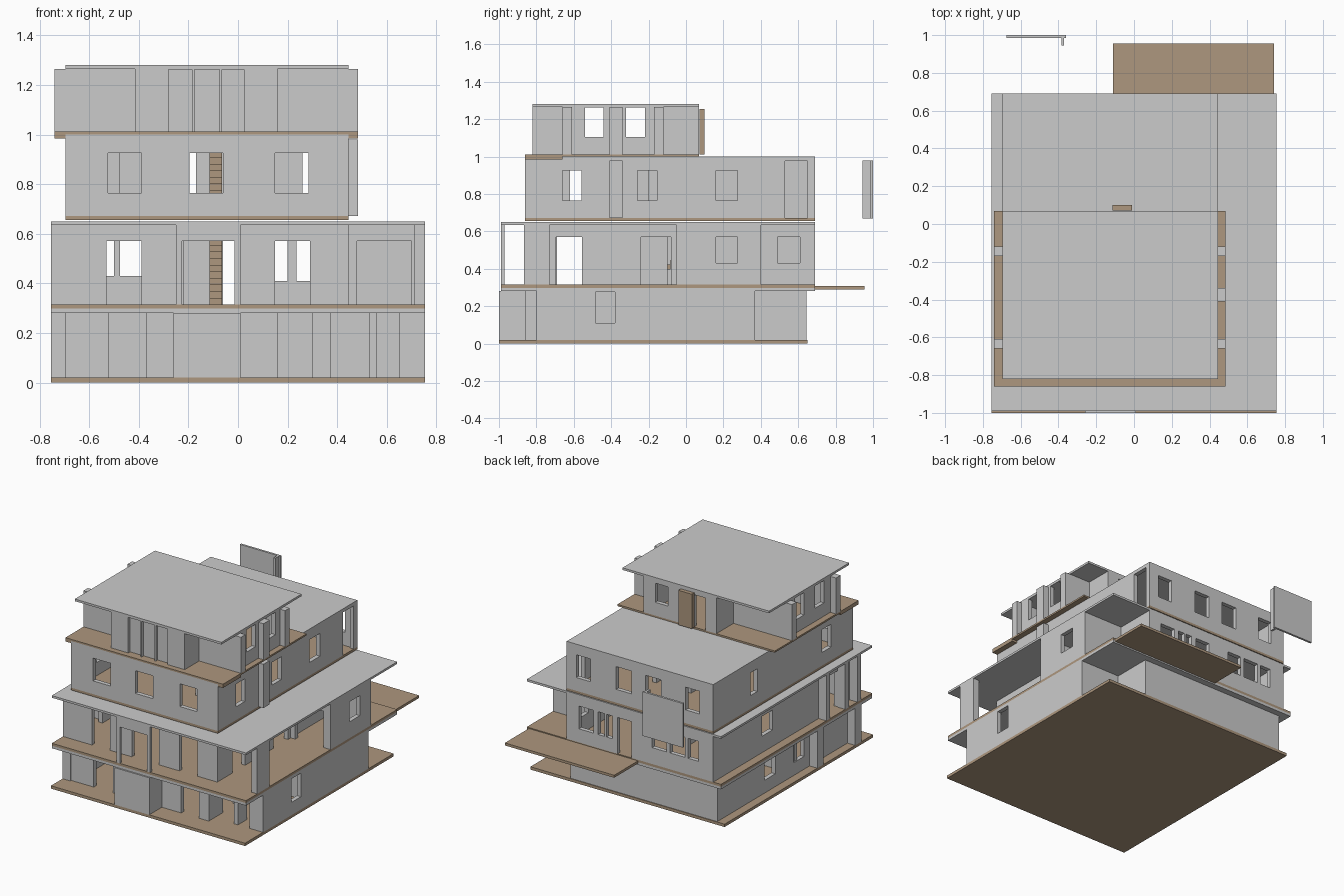
import bpy, bmesh

if "Cube" in bpy.data.objects:
    bpy.data.objects.remove(bpy.data.objects["Cube"])

brown = bpy.data.materials.new("floor_brown")
brown.diffuse_color = (0.42, 0.31, 0.21, 1)
brown.use_nodes = True
brown.node_tree.nodes["Principled BSDF"].inputs["Base Color"].default_value = brown.diffuse_color


def finish(name, bm, mat=None):
    bmesh.ops.recalc_face_normals(bm, faces=bm.faces)
    me = bpy.data.meshes.new(name)
    bm.to_mesh(me)
    bm.free()
    ob = bpy.data.objects.new(name, me)
    bpy.context.collection.objects.link(ob)
    if mat:
        me.materials.append(mat)
    return ob


def box(name, x0, x1, y0, y1, z0, z1, mat=None):
    bm = bmesh.new()
    bmesh.ops.create_cube(bm, size=1)
    for v in bm.verts:
        v.co = (x0 + (v.co.x + .5) * (x1 - x0), y0 + (v.co.y + .5) * (y1 - y0),
                z0 + (v.co.z + .5) * (z1 - z0))
    return finish(name, bm, mat)


def wall(name, axis, a, b, pos, z0, z1, holes=(), t=.03):
    """Wall running along an axis from a to b; pos is its low face, holes are (u0, u1, z0, z1)."""
    us = sorted({a, b, *[u for h in holes for u in h[:2]]})
    zs = sorted({z0, z1, *[z for h in holes for z in h[2:]]})

    def solid(i, j):
        if not (0 <= i < len(us) - 1 and 0 <= j < len(zs) - 1):
            return False
        u, z = (us[i] + us[i + 1]) / 2, (zs[j] + zs[j + 1]) / 2
        return not any(h[0] < u < h[1] and h[2] < z < h[3] for h in holes)

    bm = bmesh.new()

    def quad(*pts):
        bm.faces.new([bm.verts.new((u, w, z) if axis == 'x' else (w, u, z)) for u, w, z in pts])

    p, q = pos, pos + t
    for i in range(len(us) - 1):
        for j in range(len(zs) - 1):
            if not solid(i, j):
                continue
            u, v, c, d = us[i], us[i + 1], zs[j], zs[j + 1]
            for w in (p, q):
                quad((u, w, c), (v, w, c), (v, w, d), (u, w, d))
            for e, n in ((u, i - 1), (v, i + 1)):
                if not solid(n, j):
                    quad((e, p, c), (e, q, c), (e, q, d), (e, p, d))
            for e, n in ((c, j - 1), (d, j + 1)):
                if not solid(i, n):
                    quad((u, p, e), (v, p, e), (v, q, e), (u, q, e))
    bmesh.ops.remove_doubles(bm, verts=bm.verts, dist=1e-5)
    return finish(name, bm)


def stairs(name, x0, x1, y0, y1, z0, z1, n=12):
    dy, dz = (y1 - y0) / n, (z1 - z0) / n
    for i in range(n):
        box(f"{name}_{i}", x0, x1, y0 + i * dy, y0 + (i + 1) * dy, z0 + i * dz, z0 + (i + 1) * dz, brown)


# Floors, ceilings and roof
W = .755
box("ground_floor", -W, W, -1, .65, 0, .02, brown)
box("ground_ceiling", -W, W, -.99, .69, .28, .298)
box("first_floor", -W, W, -.99, .69, .298, .315, brown)
box("rear_terrace", -.11, .74, .40, .955, .29, .308, brown)
box("first_ceiling", -W, W, -.99, .69, .635, .65)
box("second_floor", -.695, .445, -.86, .69, .655, .672, brown)
box("second_ceiling", -.695, .445, -.86, .69, .985, 1.0)
box("third_floor", -.74, .485, -.86, .07, 1.0, 1.012, brown)
box("third_balcony", -.74, .485, -.86, -.66, .985, 1.0, brown)
box("roof", -.695, .445, -.82, .07, 1.265, 1.28)

# Ground storey
a, b = .02, .28
wall("ground_front_left", 'x', -.695, -.26, -.86, a, b, [(-.52, -.37, a, b)])
wall("ground_front_right", 'x', .01, .375, -.86, a, b, [(.16, .30, a, b)])
box("ground_entrance_block", -.26, .01, -1, -.86, a, b)
wall("ground_left", 'y', -.86, .645, -.695, a, b,
     [(0, .12, .11, .25), (-.32, -.20, .11, .25)])
wall("ground_back", 'x', -.695, .445, .615, a, b)
wall("ground_right_inner", 'y', 0, .645, .415, a, b)
wall("ground_right", 'y', -.80, .37, .725, a, b, [(-.485, -.38, .11, .275)])
wall("ground_right_return", 'x', .65, .755, -.80, a, b)
wall("ground_right_back", 'x', .445, .755, .34, a, b)
wall("ground_partition", 'x', -.69, .73, -.25, a, b, [(-.1, .02, a, .25)])
wall("ground_partition_side", 'y', -.83, -.25, .345, a, b, [(-.7, -.55, a, .25)])
box("ground_post", .53, .56, -.80, -.70, a, b)
for y in (-.87, -.45):
    box("ground_left_pillar", -.755, -.695, y, y + .07, a, b)

# First storey
a, b, h = .315, .635, .57
wall("first_porch_front", 'x', -.25, .01, -.99, a, b, [(-.225, -.015, a, h)], .02)
wall("first_front", 'x', -.695, .445, -.865, a, b,
     [(-.53, -.39, a, h), (-.22, -.01, a, h), (.15, .29, a, h)])
wall("first_left", 'y', -.865, .69, -.695, a, b,
     [(-.695, -.555, a, h), (.03, .15, .43, h)])
wall("first_right", 'y', -.865, .69, .415, a, b,
     [(-.695, -.555, a, h), (-.24, -.08, a, h), (.49, .61, .43, h)])
wall("first_back", 'x', -.695, .445, .66, a, b,
     [(-.58, -.50, .43, h), (-.475, -.36, .43, h), (-.33, -.22, .43, h), (-.06, .05, a, h),
      (.09, .135, .41, h), (.15, .20, .41, h), (.235, .35, .41, h)])
wall("side_room_front", 'x', .445, .755, -.05, a, b, [(.48, .70, a, h)])
wall("side_room_right", 'y', -.05, .40, .725, a, b, [(.16, .275, .43, h)])
wall("side_room_back", 'x', .445, .755, .37, a, b)
box("first_right_pillar", .71, .755, -.865, -.73, a, b)
for y in (-.865, -.73, -.52):
    box("first_left_pillar", -.755, -.695, y, y + .04, a, b)
for x in (-.25, .01):
    wall("first_hall_side", 'y', -.30, .30, x, a, b, [(-.1, .05, a, h)], .025)
stairs("first_stair", -.115, -.065, -.25, .25, a, b)

# Second storey
a, b, c, d = .672, .985, .765, .925
wall("second_front", 'x', -.695, .445, -.86, a, b,
     [(-.525, -.39, c, d), (-.195, -.06, c, d), (.15, .285, c, d)])
wall("second_left", 'y', -.86, .69, -.695, a, b, [(-.62, -.52, c, d), (.20, .275, c, d)])
wall("second_right", 'y', -.86, .69, .415, a, b,
     [(-.66, -.56, c, d), (-.26, -.155, c, d), (.16, .275, c, d), (.53, .65, a, .975)])
wall("second_back", 'x', -.695, .445, .66, a, b,
     [(-.59, -.48, c, d), (-.29, -.17, c, d), (-.06, .06, c, d), (.26, .37, c, d)])
wall("second_partition", 'y', -.5, .30, -.25, a, b, [(-.2, -.05, a, d)])
wall("second_partition_right", 'y', -.5, .30, .02, a, b, [(-.2, -.05, a, d)])
box("second_right_pillar", .445, .485, -.41, -.34, a, .98)
stairs("second_stair", -.115, -.065, -.25, .25, a, b)

# Detached screen behind the second storey
box("rear_screen", -.675, -.36, .985, 1.0, .67, .98)
box("rear_screen_return", -.385, -.37, .945, .985, .67, .98)

# Third storey: wide middle with front and rear bays
a, b = 1.012, 1.265
c, d = 1.105, 1.262
wall("third_front", 'x', -.415, .16, -.82, a, b,
     [(-.28, -.185, a, d), (-.175, -.075, a, d), (-.065, .025, a, d)])
box("third_front_glazing", -.285, .03, -.80, -.795, a, b)
for x in (-.415, .13):
    wall("third_front_bay_side", 'y', -.79, -.64, x, a, b)
wall("third_shoulder_left", 'x', -.74, -.415, -.66, a, b, t=.05)
wall("third_shoulder_right", 'x', .16, .485, -.66, a, b, t=.05)
side = [(-.54, -.44, c, d), (-.32, -.22, c, d)]
wall("third_right", 'y', -.61, -.17, .415, a, b, side)
wall("third_left", 'y', -.61, -.17, -.695, a, b, side)
wall("third_rear_shoulder_left", 'x', -.74, -.285, -.17, a, b, t=.05)
wall("third_rear_shoulder_right", 'x', .28, .485, -.17, a, b, t=.05)
for x in (-.285, .25):
    wall("third_rear_bay_side", 'y', -.17, .04, x, a, b)
wall("third_back", 'x', -.285, .28, .04, a, b,
     [(-.20, -.11, a, 1.24), (.09, .19, c, 1.24)])
box("third_right_pillar", .445, .485, -.41, -.34, a, b)
box("roof_door", -.115, -.01, .072, .10, a, 1.255, brown)
